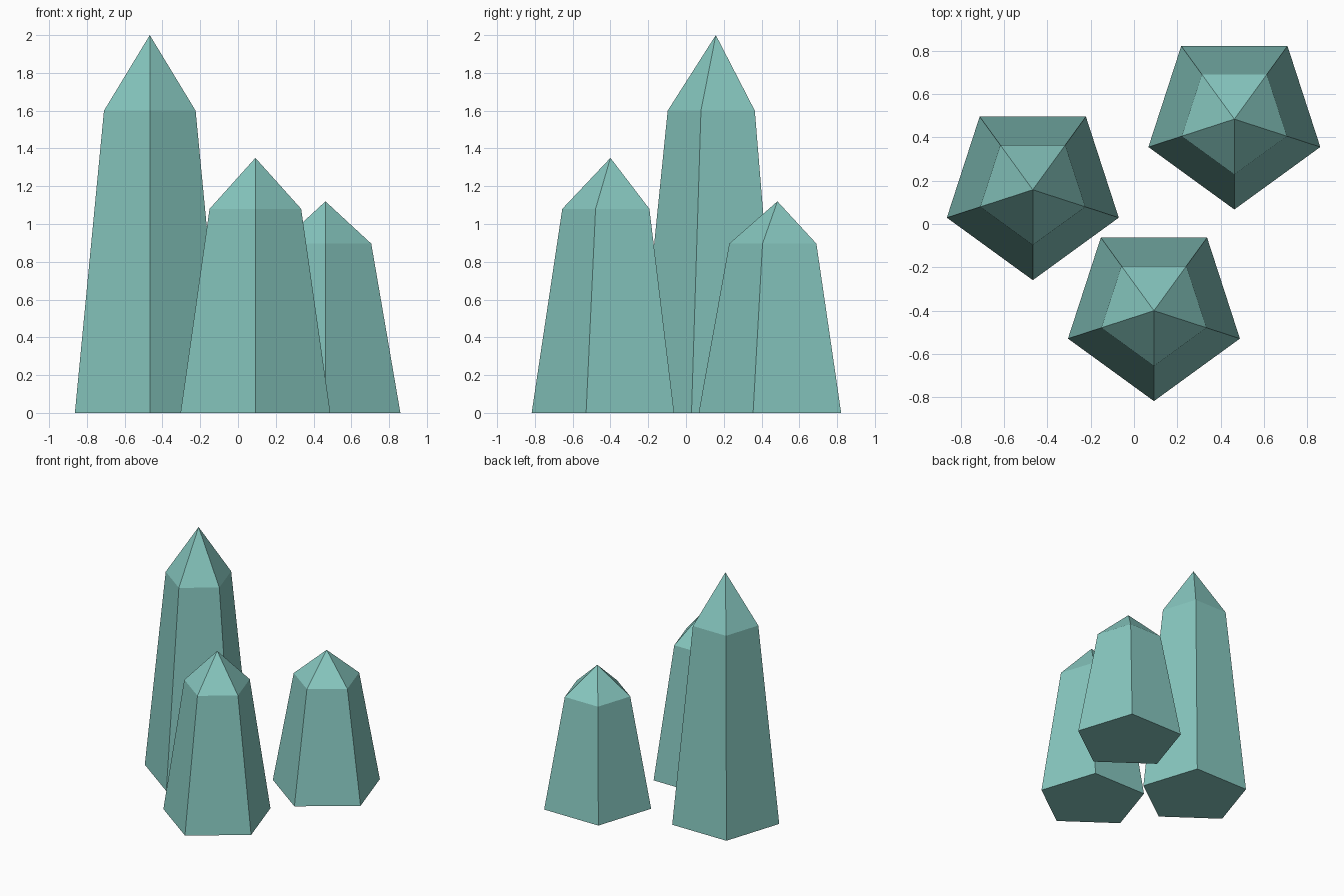
import bpy
import bmesh
from math import cos, sin, pi

cube = bpy.data.objects.get("Cube")
if cube:
    bpy.data.objects.remove(cube, do_unlink=True)

# Single pale teal colour
teal = bpy.data.materials.new("pale_teal")
teal.use_nodes = True
colour = (0.24, 0.57, 0.52, 1.0)
teal.diffuse_color = colour
teal.node_tree.nodes["Principled BSDF"].inputs["Base Color"].default_value = colour

SIDES = 5
BASE_RADIUS = 0.417
SHOULDER_RADIUS = 0.255


def ring(bm, radius, z):
    """Pentagon with one corner pointing to the front."""
    angles = [-pi / 2 + 2 * pi * i / SIDES for i in range(SIDES)]
    return [bm.verts.new((radius * cos(a), radius * sin(a), z)) for a in angles]


def crystal(name, x, y, height):
    """Tapered five-sided shaft with a pointed tip."""
    bm = bmesh.new()
    base = ring(bm, BASE_RADIUS, 0)
    shoulder = ring(bm, SHOULDER_RADIUS, height * 0.8)
    tip = bm.verts.new((0, 0, height))
    bm.faces.new(base[::-1])
    for i in range(SIDES):
        j = (i + 1) % SIDES
        bm.faces.new((base[i], base[j], shoulder[j], shoulder[i]))
        bm.faces.new((shoulder[i], shoulder[j], tip))
    mesh = bpy.data.meshes.new(name)
    bm.to_mesh(mesh)
    bm.free()
    mesh.materials.append(teal)
    obj = bpy.data.objects.new(name, mesh)
    obj.location = (x, y, 0)
    bpy.context.collection.objects.link(obj)


# The three crystals
crystal("tall_crystal", -0.467, 0.158, 2.0)
crystal("medium_crystal", 0.092, -0.4, 1.35)
crystal("short_crystal", 0.463, 0.484, 1.12)
